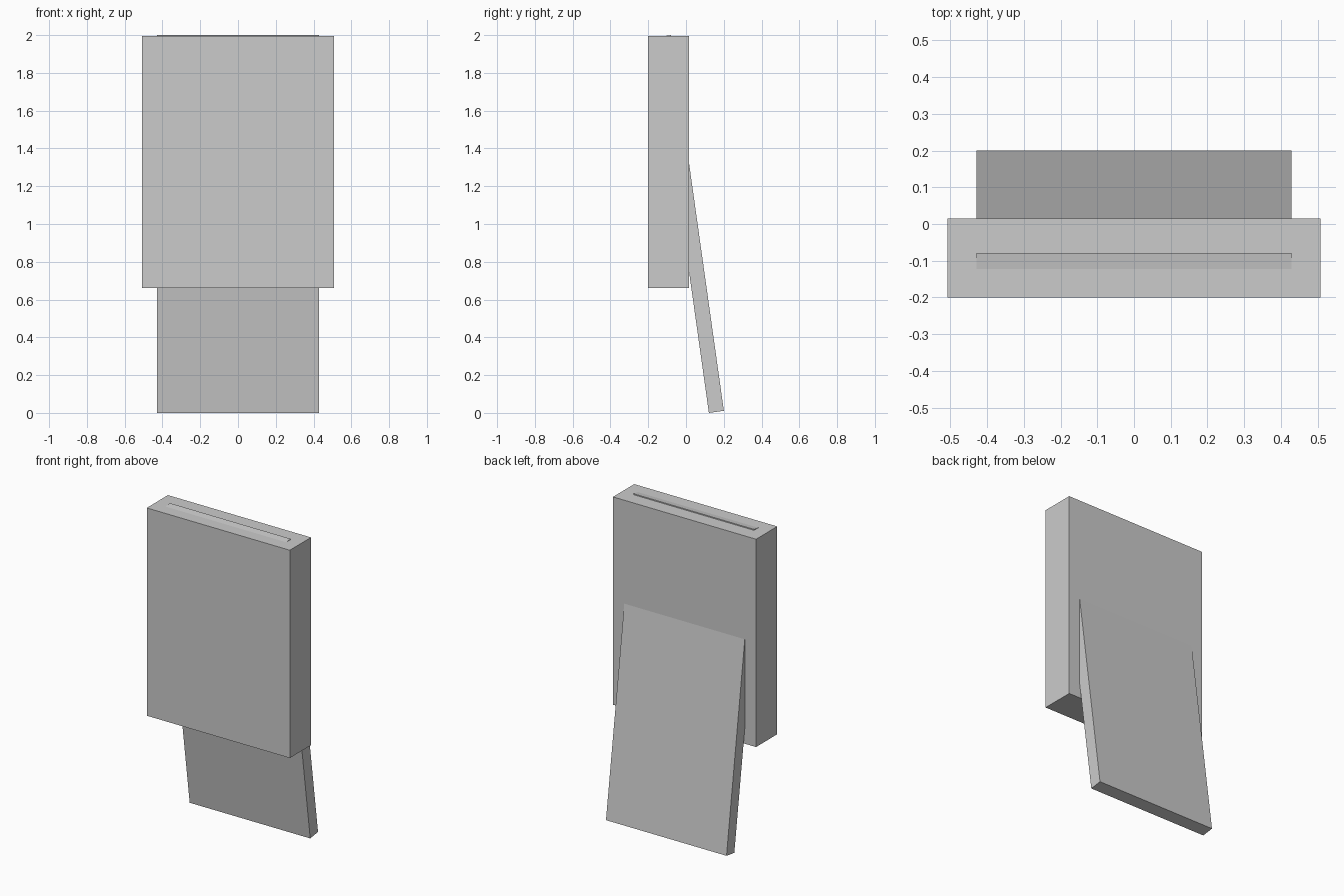
import bpy, math
from mathutils import Matrix, Vector

if "Cube" in bpy.data.objects:
    bpy.data.objects.remove(bpy.data.objects["Cube"])

grey = bpy.data.materials.new("plain_grey")
grey.diffuse_color = (0.6, 0.6, 0.6, 1)
grey.use_nodes = True
grey.node_tree.nodes["Principled BSDF"].inputs["Base Color"].default_value = grey.diffuse_color


def box(name, size, centre, tilt=0.0):
    """Flat-faced box, tilted about the x axis."""
    bpy.ops.mesh.primitive_cube_add(size=1)
    ob = bpy.context.object
    ob.name = name
    ob.data.transform(Matrix.Translation(Vector(centre))
                      @ Matrix.Rotation(tilt, 4, 'X')
                      @ Matrix.Diagonal((*size, 1)))
    ob.data.materials.append(grey)
    return ob


# Upright thick panel
box("main_panel", (1.016, 0.215, 1.334), (0, -0.0925, 1.327))

# Thin leaning board, passing through the panel and just breaking its top
tilt = math.radians(8)
thick = 0.08
length = (2.0 - thick * math.sin(tilt)) / math.cos(tilt)
box("leaning_board", (0.856, thick, length), (0, 0.021, 1.0), tilt)
